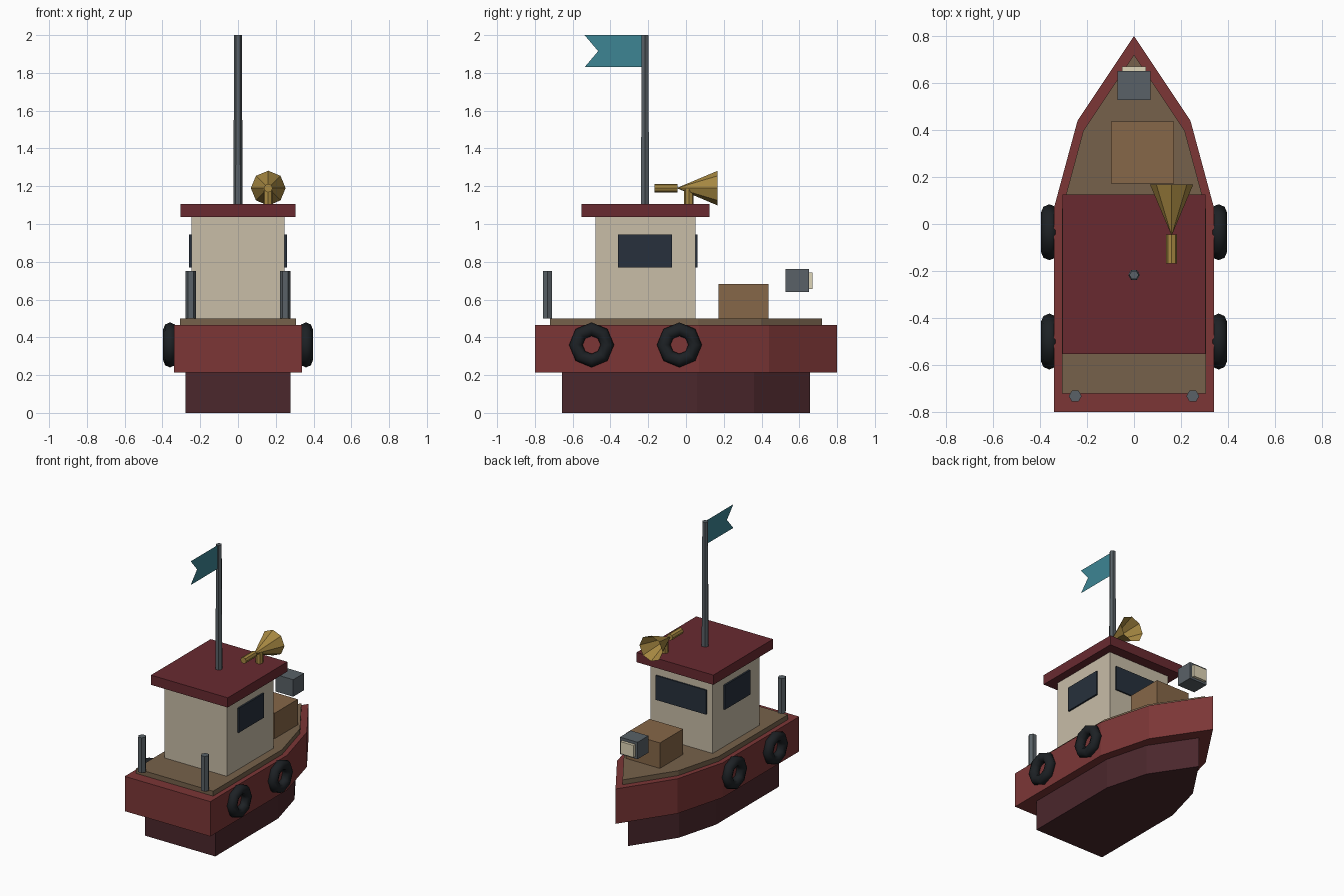
import bpy, bmesh
from math import pi, cos, sin
from mathutils import Matrix, Vector

if "Cube" in bpy.data.objects:
    bpy.data.objects.remove(bpy.data.objects["Cube"])

COLORS = {
    "red": (.20, .037, .037), "dark_red": (.07, .02, .025), "wood": (.18, .12, .07),
    "cream": (.58, .51, .39), "roof_red": (.14, .023, .03), "window": (.02, .03, .045),
    "metal": (.10, .12, .135), "teal": (.047, .235, .296), "brass": (.39, .25, .055),
    "crate": (.24, .136, .065), "rubber": (.012, .015, .018), "glass": (.74, .67, .48)}
MATS = {}
for key, c in COLORS.items():
    MATS[key] = bpy.data.materials.new(key)
    MATS[key].diffuse_color = (*c, 1)


def finish(name, bm, color):
    bmesh.ops.recalc_face_normals(bm, faces=bm.faces)
    me = bpy.data.meshes.new(name)
    bm.to_mesh(me)
    bm.free()
    me.materials.append(MATS[color])
    ob = bpy.data.objects.new(name, me)
    bpy.context.collection.objects.link(ob)
    return ob


def box(name, x, y, z, color):
    """Box from (min, max) ranges."""
    bm = bmesh.new()
    bmesh.ops.create_cube(bm, size=1)
    for v in bm.verts:
        v.co = Vector([a + (b - a) * (t + .5) for (a, b), t in zip((x, y, z), v.co)])
    return finish(name, bm, color)


def tube(name, start, end, r1, r2, color, sides=6, spin=0, caps=True):
    """Cylinder or cone between two points."""
    a, b = Vector(start), Vector(end)
    bm = bmesh.new()
    rot = (b - a).to_track_quat('Z', 'Y').to_matrix().to_4x4()
    bmesh.ops.create_cone(bm, cap_ends=caps, segments=sides, radius1=r1, radius2=r2,
                          depth=(b - a).length,
                          matrix=Matrix.Translation((a + b) / 2) @ rot @ Matrix.Rotation(spin, 4, 'Z'))
    bmesh.ops.remove_doubles(bm, verts=bm.verts, dist=1e-4)
    return finish(name, bm, color)


def hull_slab(name, scale, z0, z1, color):
    """Boat outline, scaled about the centre and extruded upwards."""
    outline = [(-.34, -.8), (.34, -.8), (.34, .07), (.24, .44), (0, .8), (-.24, .44), (-.34, .07)]
    bm = bmesh.new()
    face = bm.faces.new([bm.verts.new((x * scale, y * scale, z0)) for x, y in outline])
    ext = bmesh.ops.extrude_face_region(bm, geom=[face], use_keep_orig=True)
    bmesh.ops.translate(bm, vec=(0, 0, z1 - z0),
                        verts=[g for g in ext["geom"] if isinstance(g, bmesh.types.BMVert)])
    return finish(name, bm, color)


def tire(name, x, y, z, major, minor, n=8, m=8):
    """Octagonal ring lying against the hull side, axis along x."""
    bm = bmesh.new()
    rings = []
    for i in range(n):
        a = 2 * pi * i / n
        ring = []
        for j in range(m):
            b = 2 * pi * j / m
            r = major + minor * cos(b)
            ring.append(bm.verts.new((x + minor * sin(b), y + r * cos(a), z + r * sin(a))))
        rings.append(ring)
    for i in range(n):
        p, q = rings[i], rings[(i + 1) % n]
        for j in range(m):
            k = (j + 1) % m
            bm.faces.new((p[j], q[j], q[k], p[k]))
    for f in bm.faces:
        f.smooth = True
    return finish(name, bm, "rubber")


# Hull and deck
hull_slab("lower_hull", .82, 0, .215, "dark_red")
hull_slab("upper_hull", 1, .215, .465, "red")
hull_slab("deck", .9, .465, .5, "wood")

# Cabin with roof and windows
box("cabin", (-.247, .247), (-.48, .05), (.5, 1.04), "cream")
box("cabin_roof", (-.305, .305), (-.552, .125), (1.037, 1.107), "roof_red")
box("forward_window", (-.2, .2), (.045, .06), (.77, .945), "window")

# Parts repeated on both sides
for s, side in ((-1, "left"), (1, "right")):
    xs = sorted((s * .24, s * .259))
    box(f"{side}_window", xs, (-.36, -.073), (.77, .945), "window")
    tube(f"{side}_mooring_post", (s * .25, -.732, .5), (s * .25, -.732, .752),
         .0275, .0275, "metal", spin=pi / 6)
    for y, end in ((-.5, "aft"), (-.035, "fore")):
        tire(f"{side}_{end}_tire_fender", s * .36, y, .36, .083, .036)

# Mast and swallow-tailed flag
tube("mast", (0, -.217, 1.1), (0, -.217, 2), .025, .02, "metal", spin=pi / 6)
bm = bmesh.new()
bm.faces.new([bm.verts.new((0, y, z)) for y, z in
              ((-.225, 1.83), (-.537, 1.83), (-.465, 1.915), (-.537, 2), (-.225, 2))])
finish("flag", bm, "teal")

# Horn
tube("horn_bell", (.16, -.05, 1.19), (.16, .168, 1.19), 0, .092, "brass", sides=8, caps=False)
tube("horn_pipe", (.16, -.168, 1.19), (.16, -.045, 1.19), .023, .023, "brass", sides=8)
tube("horn_stand", (.16, .015, 1.1), (.16, .015, 1.19), .026, .026, "brass", sides=8)

# Crate and bow lamp
box("crate", (-.098, .17), (.172, .436), (.5, .683), "crate")
box("lamp_body", (-.07, .07), (.527, .65), (.64, .762), "metal")
box("lamp_glass", (-.052, .052), (.648, .67), (.655, .742), "glass")

for m in bpy.data.materials:
    if m.users and not m.is_grease_pencil:
        m.use_nodes = True
        m.node_tree.nodes["Principled BSDF"].inputs["Base Color"].default_value = m.diffuse_color
